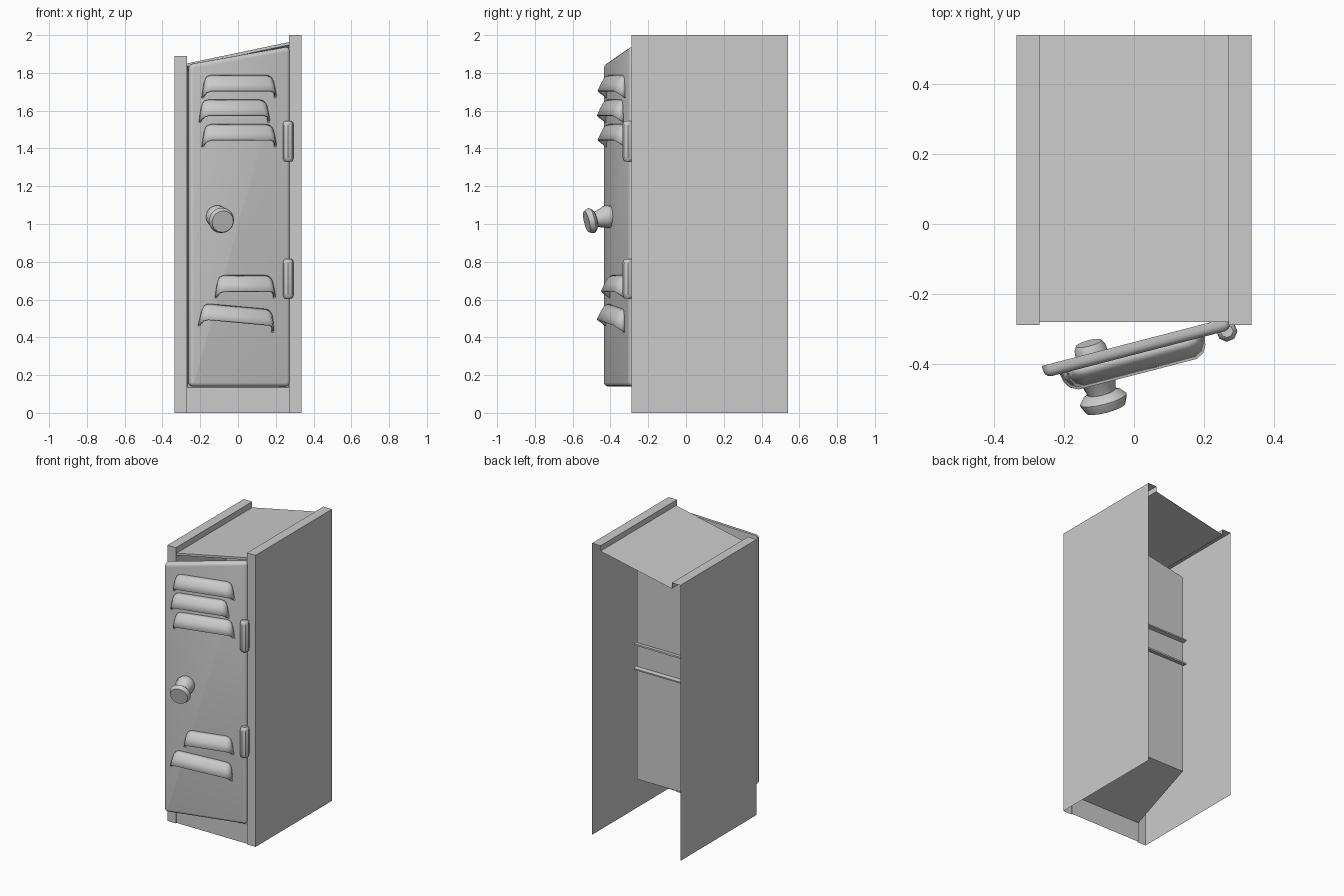
import bpy, bmesh, math
from mathutils import Matrix, Vector

if "Cube" in bpy.data.objects:
    bpy.data.objects.remove(bpy.data.objects["Cube"])


def finish(name, bm, matrix=None, smooth=True):
    bmesh.ops.remove_doubles(bm, verts=bm.verts, dist=0.0001)
    bmesh.ops.recalc_face_normals(bm, faces=bm.faces)
    me = bpy.data.meshes.new(name)
    bm.to_mesh(me)
    bm.free()
    ob = bpy.data.objects.new(name, me)
    bpy.context.collection.objects.link(ob)
    if matrix is not None:
        ob.matrix_world = matrix
    if smooth:
        bpy.ops.object.select_all(action='DESELECT')
        ob.select_set(True)
        bpy.context.view_layer.objects.active = ob
        bpy.ops.object.shade_smooth_by_angle(angle=math.radians(35))
    return ob


def face(bm, *pts):
    bm.faces.new([bm.verts.new(p) for p in pts])


def lathe(name, profile, sides, matrix):
    # profile is (radius, height), turned around local z
    bm = bmesh.new()
    rings = [[bm.verts.new((r * math.cos(2 * math.pi * i / sides),
                            r * math.sin(2 * math.pi * i / sides), h))
              for i in range(sides)] for r, h in profile]
    for a, b in zip(rings, rings[1:]):
        for i in range(sides):
            j = (i + 1) % sides
            bm.faces.new((a[i], a[j], b[j], b[i]))
    bm.faces.new(rings[0][::-1])
    bm.faces.new(rings[-1])
    return finish(name, bm, matrix)


# Cabinet shell: sheet sides with folded front and top strips, sloped roof
XO, XI, YF, YS, YB = 0.335, 0.27, -0.288, -0.28, 0.54
RL, RR = 1.85, 1.963
bm = bmesh.new()
for s, h, roof in ((-1, 1.89, RL), (1, 2.0, RR)):
    o, i = s * XO, s * XI
    face(bm, (o, YF, 0), (o, YB, 0), (o, YB, h), (o, YF, h))
    face(bm, (o, YF, 0), (i, YF, 0), (i, YF, h), (o, YF, h))
    face(bm, (o, YF, h), (i, YF, h), (i, YB, h), (o, YB, h))
    face(bm, (i, YF, roof), (i, YB, roof), (i, YB, h), (i, YF, h))
    face(bm, (i, YF, 0), (i, YS, 0), (i, YS, roof), (i, YF, roof))
face(bm, (-XI, YS, RL), (XI, YS, RR), (XI, YB, RR), (-XI, YB, RL))
face(bm, (-XI, YS, 0), (XI, YS, 0), (XI, YS, 0.135), (-XI, YS, 0.135))
face(bm, (-XI, YS, RL - .015), (XI, YS, RR - .015), (XI, YS, RR), (-XI, YS, RL))
finish("cabinet_shell", bm, smooth=False)

# Tapered compartment behind the door
bm = bmesh.new()
front = [(-XI, YS, .135), (XI, YS, .135), (XI, YS, RR - .015), (-XI, YS, RL - .015)]
back = [(-.23, .2, .28), (.23, .2, .28), (.23, .2, 1.77), (-.23, .2, 1.68)]
face(bm, *back)
for a in range(4):
    b = (a + 1) % 4
    face(bm, front[a], front[b], back[b], back[a])
finish("compartment", bm, smooth=False)

# Folded shelf whose back lips poke through the compartment
bm = bmesh.new()
prof = [(.235, .23, 1.045), (.26, -.24, 1.1), (.26, -.24, 1.17), (.235, .23, 1.215)]
for (w, y, z), (w2, y2, z2) in zip(prof, prof[1:]):
    face(bm, (-w, y, z), (w, y, z), (w2, y2, z2), (-w2, y2, z2))
shelf = finish("shelf", bm, smooth=False)
m = shelf.modifiers.new("thickness", 'SOLIDIFY')
m.thickness, m.offset = 0.01, 0

# Door frame of reference: local x along the door, local -y outward
DOOR = Matrix.Translation((-.263, -.405, 0)) @ Matrix.Rotation(math.radians(14.5), 4, 'Z')
W, T = 0.55, 0.035

# Door slab with rounded corners and rounded front edge
bm = bmesh.new()
f = bm.faces.new([bm.verts.new(p) for p in
                  ((0, 0, .14), (W, 0, .14), (W, 0, 1.94), (0, 0, 1.845))])
ret = bmesh.ops.extrude_face_region(bm, geom=[f], use_keep_orig=True)
bmesh.ops.translate(bm, verts=[v for v in ret["geom"] if isinstance(v, bmesh.types.BMVert)],
                    vec=(0, -T, 0))
corners = [e for e in bm.edges if abs(e.verts[0].co.y - e.verts[1].co.y) > T / 2]
bmesh.ops.bevel(bm, geom=corners, offset=0.022, segments=3, profile=.5, affect='EDGES')
rim = [e for e in bm.edges if all(v.co.y < -T + .001 for v in e.verts)]
bmesh.ops.bevel(bm, geom=rim, offset=0.02, segments=3, profile=.5, affect='EDGES')
finish("door", bm, DOOR)


# Hooded louvers pressed out of the door, open underneath
def louver(n, x0, x1, top, tilt=0):
    half = (x1 - x0) / 2 / .968
    u = ((x0 + x1) / 2 + .263 - .012) / .968
    ends = [(0, 0), (.004, .45), (.014, .8), (.035, 1)]
    stations = [(-half + a, o) for a, o in ends] + [(half - a, o) for a, o in ends[::-1]]
    bm = bmesh.new()
    rows = []
    for x, o in stations:
        tx = x * (half - .02) / half
        rows.append([bm.verts.new(p) for p in (
            (tx, .003, 0 - .02 * (1 - o)),
            (tx + (x - tx) * .4, -.018 * o, -.012 - .03 * (1 - o)),
            (tx + (x - tx) * .7, -.034 * o, -.042 - .035 * (1 - o)),
            (x, -.052 * o, -.082 - .036 * (1 - o)))])
    for a, b in zip(rows, rows[1:]):
        for k in range(3):
            bm.faces.new((a[k], b[k], b[k + 1], a[k + 1]))
    mat = (DOOR @ Matrix.Translation((u, -T, top))
           @ Matrix.Rotation(math.radians(tilt), 4, 'Y'))
    ob = finish(f"louver_{n}", bm, mat)
    m = ob.modifiers.new("thickness", 'SOLIDIFY')
    m.thickness, m.offset = 0.01, 0


for n, args in enumerate(((-.185, .2, 1.785), (-.2, .165, 1.655), (-.185, .2, 1.525),
                          (-.115, .195, .725), (-.195, .197, .56, 5)), 1):
    louver(n, *args)

# Knob through the door, drooping slightly
axis = Vector((0, -1, -.23)).normalized()
knob_m = (DOOR @ Matrix.Translation((.146, 0, 1.05))
          @ axis.to_track_quat('Z', 'Y').to_matrix().to_4x4())
lathe("knob", [(.038, -.03), (.045, -.018), (.047, 0), (.06, .04), (.06, .065), (.052, .078),
               (.041, .118), (.056, .124), (.069, .139), (.067, .148), (.058, .167)], 16, knob_m)

# Hinge barrels
for name, z0, z1 in (("upper_hinge", 1.33, 1.545), ("lower_hinge", .605, .815)):
    lathe(name, [(.018, z0), (.026, z0 + .007), (.03, z0 + .025),
                 (.03, z1 - .025), (.026, z1 - .007), (.018, z1)], 8,
          Matrix.Translation((.265, -.306, 0)))
